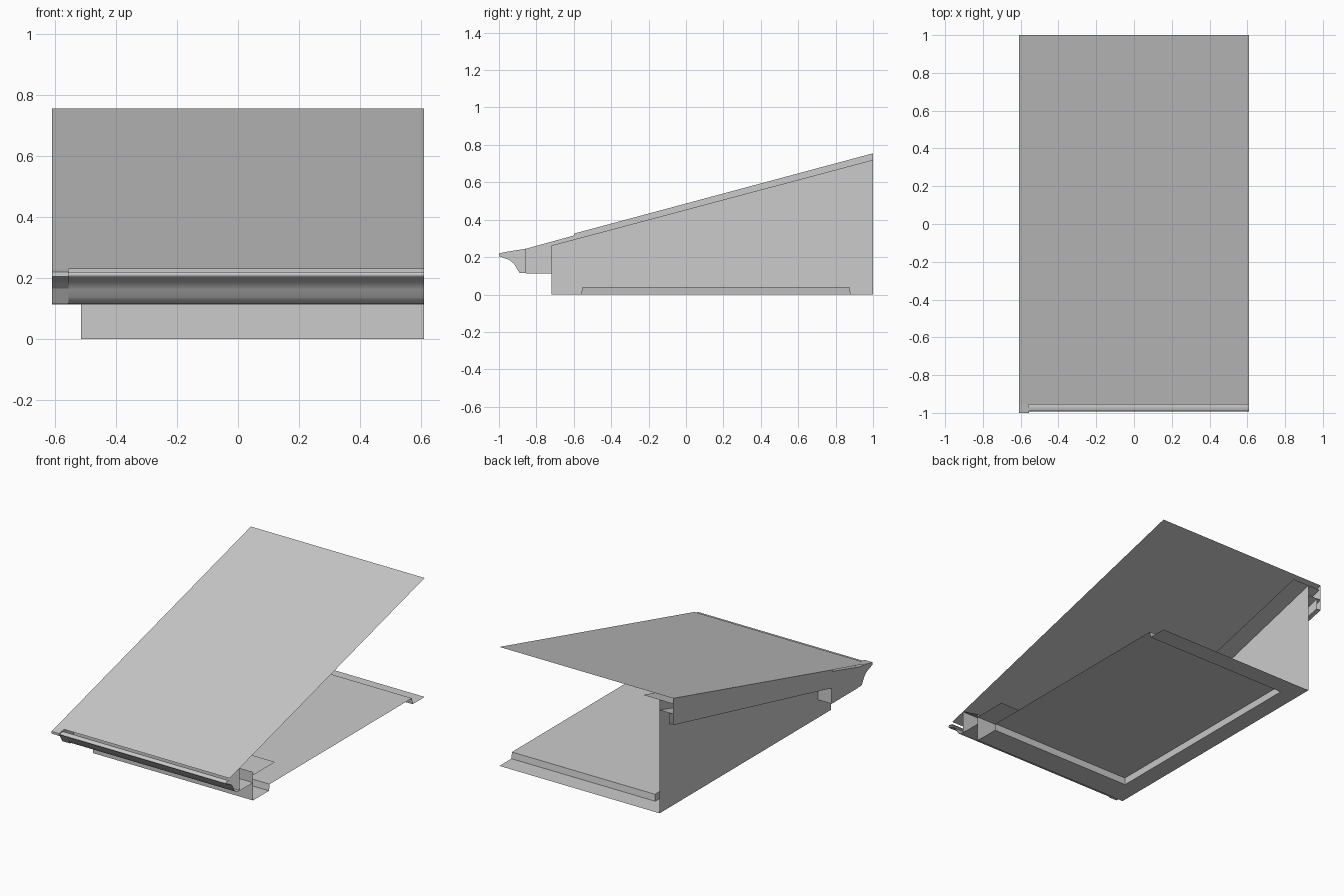
import bpy, bmesh

if "Cube" in bpy.data.objects:
    bpy.data.objects.remove(bpy.data.objects["Cube"])

L, R = -0.61, 0.61        # roof edges
WX, WY = -0.515, -0.72    # left wall and front wall planes


def roof_z(y):
    return 0.23 + (y + 0.955) * 0.525 / 1.955


def make(name, polys):
    """Object from a list of polygons, sharing coincident points."""
    bm = bmesh.new()
    for p in polys:
        bm.faces.new([bm.verts.new(c) for c in p])
    bmesh.ops.remove_doubles(bm, verts=bm.verts, dist=0.0002)
    bmesh.ops.recalc_face_normals(bm, faces=bm.faces)
    me = bpy.data.meshes.new(name)
    bm.to_mesh(me)
    bm.free()
    ob = bpy.data.objects.new(name, me)
    bpy.context.collection.objects.link(ob)
    return ob


def sweep_x(name, prof, x0, x1, closed=False, caps=()):
    """Run a (y, z) profile along x; optional end caps at given x."""
    pts = prof + prof[:1] if closed else prof
    polys = [[(x0, *a), (x1, *a), (x1, *b), (x0, *b)] for a, b in zip(pts, pts[1:])]
    polys += [[(x, *p) for p in prof] for x in caps]
    return make(name, polys)


def slope_strip(name, x0, x1, y0, y1, drop0, drop1):
    """Sheet that follows the roof pitch below it."""
    a, b = roof_z(y0) - drop0, roof_z(y1) - drop1
    return make(name, [[(x0, y0, a), (x1, y0, a), (x1, y1, b), (x0, y1, b)]])


# Roof sheet and the strip under its left edge
slope_strip("roof_sheet", L, R, -0.955, 1, 0, 0)
slope_strip("roof_underlay", L + 0.01, -0.40, -0.85, 1, 0.012, 0.035)

# Left gable wall
make("left_wall", [[(WX, WY, 0), (WX, 1, 0), (WX, 1, 0.72), (WX, WY, 0.262)]])

# Floor pan: low rim with a raised plateau, open on the right
px, y0, y1, h = -0.40, -0.56, 0.88, 0.04
b = 0.006
make("floor_pan", [
    [(WX, WY, 0), (R, WY, 0), (R, y0, 0), (px, y0, 0)],
    [(WX, WY, 0), (px, y0, 0), (px, y1, 0), (WX, 1, 0)],
    [(WX, 1, 0), (px, y1, 0), (R, y1, 0), (R, 1, 0)],
    [(px, y0, 0), (R, y0, 0), (R, y0 + b, h), (px + b, y0 + b, h)],
    [(px, y0, 0), (px + b, y0 + b, h), (px + b, y1 - b, h), (px, y1, 0)],
    [(px, y1, 0), (px + b, y1 - b, h), (R, y1 - b, h), (R, y1, 0)],
    [(px + b, y0 + b, h), (R, y0 + b, h), (R, y1 - b, h), (px + b, y1 - b, h)],
])

# Front wall with its inner ledge and the slanted eave board
sweep_x("front_wall", [(WY, 0), (WY, 0.18)], WX, R)
sweep_x("wall_plate", [(WY, 0.16), (-0.50, 0.16)], WX, R)
sweep_x("eave_board", [(WY, 0.18), (-0.85, 0.255)], WX, R)

# Front eave: fascia and soffit
sweep_x("front_fascia", [(-0.855, 0.255), (-0.855, 0.113), (WY, 0.113)], L + 0.02, R)

# Ogee gutter
ogee = [(-0.955, 0.215), (-0.985, 0.22), (-0.992, 0.212), (-0.985, 0.203),
        (-0.955, 0.194), (-0.935, 0.182), (-0.92, 0.162), (-0.908, 0.138),
        (-0.89, 0.12), (-0.87, 0.115), (-0.855, 0.115)]
gutter = sweep_x("gutter", ogee, -0.555, R)
for p in gutter.data.polygons:
    p.use_smooth = True

# Boxed gutter end at the left corner
cap = [(-0.95, 0.23), (-1, 0.22), (-1, 0.205), (-0.945, 0.185), (-0.92, 0.165),
       (-0.89, 0.115), (-0.855, 0.115), (-0.855, 0.245)]
sweep_x("gutter_end", cap, L, -0.555, True, (L, -0.555))

# Gable fascia, its soffit and inner return
make("gable_fascia", [[(L, -0.6, 0.21), (L, 1, 0.585), (L, 1, 0.755), (L, -0.6, roof_z(-0.6))]])
slope_strip("gable_soffit", L, WX, -0.72, 1, 0.11, 0.10)
make("fascia_lip", [[(L, -0.6, 0.21), (L, 1, 0.585), (L + 0.03, 1, 0.585), (L + 0.03, -0.6, 0.21)],
                    [(L + 0.03, -0.6, 0.21), (L + 0.03, 1, 0.585), (L + 0.03, 1, 0.65),
                     (L + 0.03, -0.6, 0.23)]])

# Boxed eave return wrapping the corner
ret = [(-0.855, 0.113), (-0.59, 0.113), (-0.59, roof_z(-0.59) - 0.01), (-0.855, 0.245)]
sweep_x("eave_return", ret, L, WX, True, (L,))
